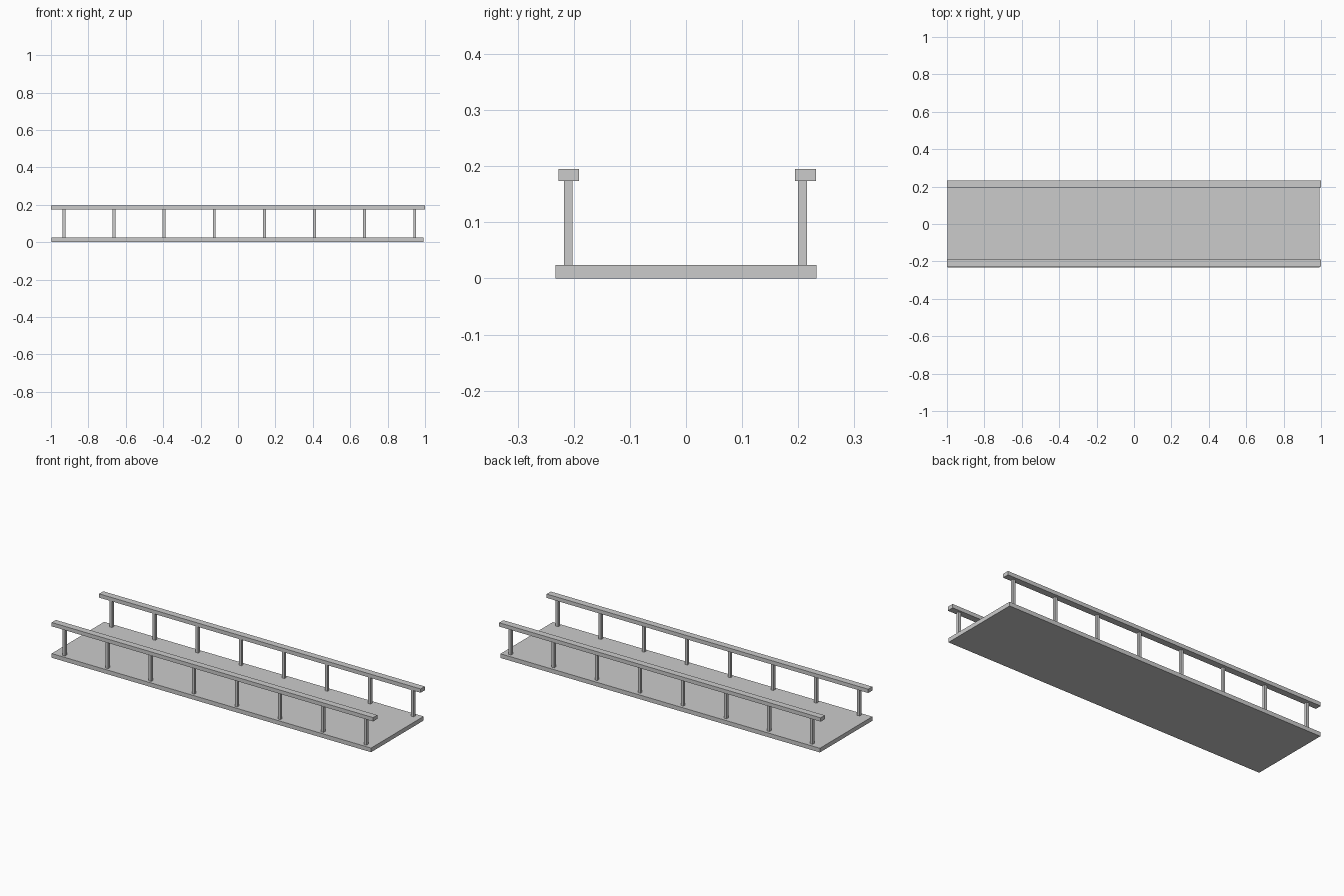
import bpy

if "Cube" in bpy.data.objects:
    bpy.data.objects.remove(bpy.data.objects["Cube"])


def box(name, x, y, z):
    """Box from (min, max) ranges on each axis."""
    bpy.ops.mesh.primitive_cube_add(size=1, location=[sum(r) / 2 for r in (x, y, z)])
    ob = bpy.context.object
    ob.name = name
    ob.scale = [r[1] - r[0] for r in (x, y, z)]
    bpy.ops.object.transform_apply(location=False, rotation=False, scale=True)
    return ob


DECK_TOP, RAIL_BOTTOM, RAIL_TOP = 0.0235, 0.1735, 0.195
POSTS, FIRST_X, STEP, HALF = 8, -0.931, 0.268, 0.0078

# Walkway deck
box("deck", (-0.996, 0.991), (-0.233, 0.233), (0, DECK_TOP))

# Handrail and posts on each side (rail y, post y)
for side, rail_y, post_y in (("front", -0.209, -0.210), ("back", 0.2128, 0.2075)):
    box(f"{side}_handrail", (-1, 1), (rail_y - 0.0185, rail_y + 0.0185), (RAIL_BOTTOM, RAIL_TOP))
    for i in range(POSTS):
        px = FIRST_X + i * STEP
        box(f"{side}_post_{i + 1}", (px - HALF, px + HALF),
            (post_y - HALF, post_y + HALF), (DECK_TOP, RAIL_BOTTOM))
